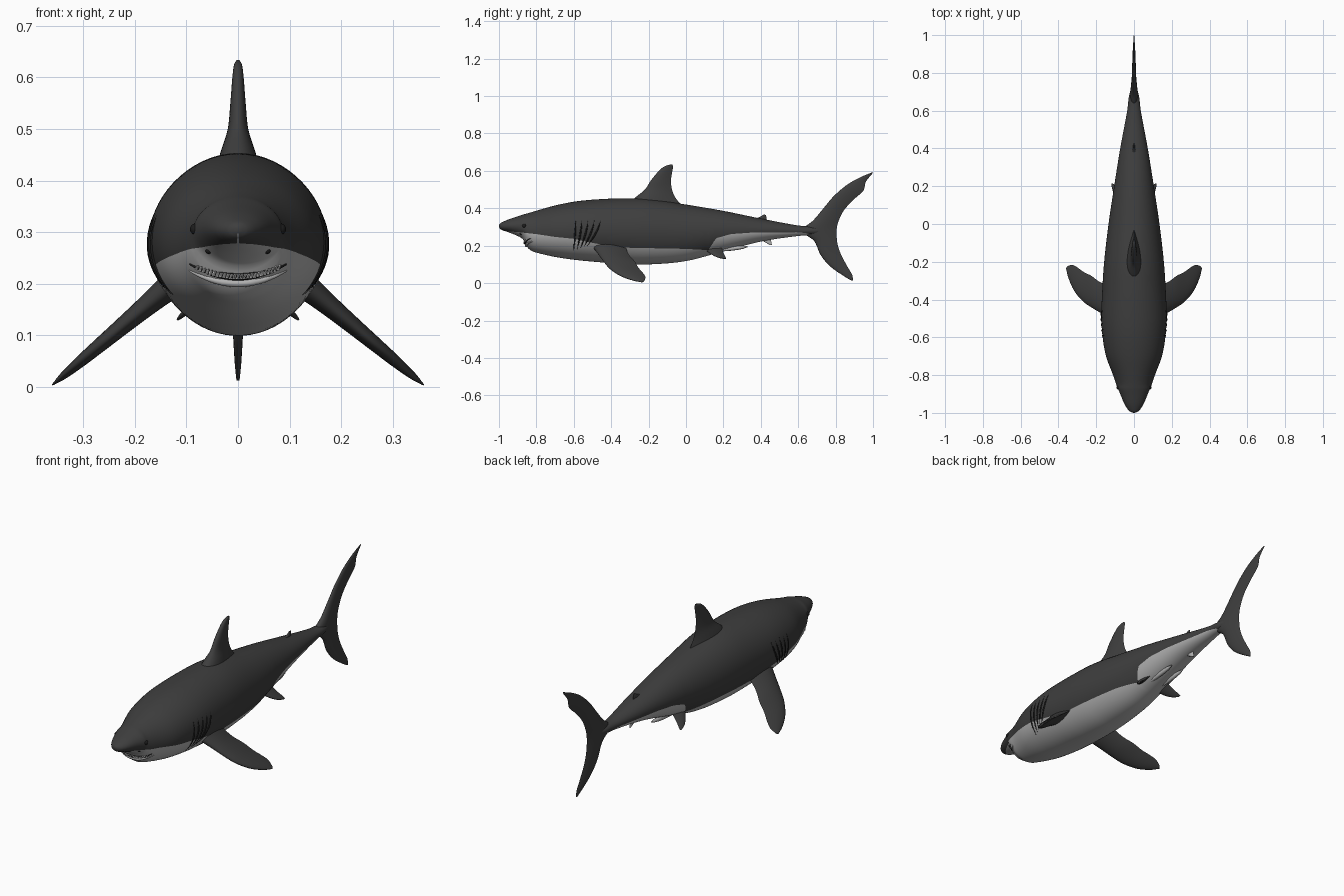
import bpy, bmesh
from math import sin, cos, pi, acos, sqrt
from mathutils import Vector

if "Cube" in bpy.data.objects:
    bpy.data.objects.remove(bpy.data.objects["Cube"], do_unlink=True)


def material(name, value):
    m = bpy.data.materials.new(name)
    m.use_nodes = True
    color = (value, value, value, 1)
    m.diffuse_color = color
    bsdf = m.node_tree.nodes["Principled BSDF"]
    bsdf.inputs["Base Color"].default_value = color
    bsdf.inputs["Roughness"].default_value = 0.6
    return m


SKIN = material("dark grey skin", 0.048)
BELLY = material("pale belly", 0.45)
BLACK = material("near black", 0.012)
TOOTH = material("tooth white", 0.7)


def finish(bm, name, *mats, angle=1.0):
    bmesh.ops.recalc_face_normals(bm, faces=bm.faces)
    mesh = bpy.data.meshes.new(name)
    bm.to_mesh(mesh)
    bm.free()
    for m in mats:
        mesh.materials.append(m)
    for p in mesh.polygons:
        p.use_smooth = True
    mesh.set_sharp_from_angle(angle=angle)
    obj = bpy.data.objects.new(name, mesh)
    bpy.context.collection.objects.link(obj)
    return obj


def sample(rows, x, smooth=True):
    """Interpolate table rows whose first entry is the key."""
    x = min(max(x, rows[0][0]), rows[-1][0])
    i = next(k for k in range(len(rows) - 1) if x <= rows[k + 1][0])
    a, b = rows[i], rows[i + 1]
    p, q = rows[max(i - 1, 0)], rows[min(i + 2, len(rows) - 1)]
    d = b[0] - a[0]
    t = (x - a[0]) / d
    out = []
    for k in range(1, len(a)):
        if not smooth:
            out.append(a[k] + (b[k] - a[k]) * t)
            continue
        m0 = (b[k] - p[k]) / (b[0] - p[0]) * d
        m1 = (q[k] - a[k]) / (q[0] - a[0]) * d
        out.append((2*t**3 - 3*t*t + 1) * a[k] + (t**3 - 2*t*t + t) * m0
                   + (3*t*t - 2*t**3) * b[k] + (t**3 - t*t) * m1)
    return out


def loft(rings, bm):
    """Skin closed rings of points and cap both ends."""
    vs = [[bm.verts.new(p) for p in r] for r in rings]
    n = len(vs[0])
    faces = []
    for a, b in zip(vs, vs[1:]):
        for j in range(n):
            k = (j + 1) % n
            faces.append((j, bm.faces.new((a[j], a[k], b[k], b[j]))))
    bm.faces.new(vs[0])
    bm.faces.new(vs[-1])
    return faces


# Body outline: y, top, bottom, half width
BODY = [(-1, .31, .30, .004), (-.995, .318, .291, .018), (-.98, .327, .282, .034),
        (-.95, .34, .272, .052), (-.9, .357, .252, .073), (-.87, .367, .232, .086),
        (-.855, .371, .2, .092), (-.83, .378, .175, .101), (-.8, .387, .163, .111),
        (-.7, .415, .14, .148), (-.6, .435, .125, .166), (-.5, .446, .115, .173),
        (-.35, .453, .103, .168), (-.2, .45, .1, .158), (0, .42, .118, .135),
        (.2, .386, .17, .105), (.4, .345, .222, .073), (.6, .308, .252, .036),
        (.68, .302, .258, .026), (.75, .29, .27, .006)]
# Height of the line between dark back and pale belly
LINE = [(-1, .28), (-.95, .277), (-.9, .273), (-.8, .262), (-.7, .247), (-.6, .237),
        (-.5, .215), (-.35, .19), (0, .183), (.09, .178), (.12, .176), (.16, .24),
        (.24, .262), (.35, .27), (.6, .272), (.65, .266), (.68, .255)]


def surface_x(y, z):
    top, bot, w = sample(BODY, y)
    u = (2 * z - top - bot) / (top - bot)
    return w * sqrt(max(0, 1 - u * u))


def front_y(x, z):
    """First station, from the nose, where the body reaches (x, z)."""
    y = -1
    while y < -.5 and surface_x(y, z) <= abs(x):
        y += .002
    return y


# Body: each ring has a vertex exactly on the colour line
UP, DOWN = 20, 14
rings = []
for i in range(151):
    y = -1 + 1.75 * (i / 150) ** 1.4
    top, bot, w = sample(BODY, y)
    u = (2 * sample(LINE, y, False)[0] - top - bot) / (top - bot)
    edge = min(max(acos(min(max(u, -1), 1)), .3), pi * .98)
    half = [edge * j / UP for j in range(UP)]
    half += [edge + (pi - edge) * j / DOWN for j in range(DOWN + 1)]
    angles = half + [-a for a in half[-2:0:-1]]
    mid, h = (top + bot) / 2, (top - bot) / 2
    rings.append([(w * sin(a), y, mid + h * cos(a)) for a in angles])
bm = bmesh.new()
for j, f in loft(rings, bm):
    f.material_index = int(UP <= j < UP + 2 * DOWN)
finish(bm, "body", SKIN, BELLY, angle=2)


def fin(name, rows, place, normal, mat=SKIN):
    """Rows: leading edge pair, trailing edge pair, half thickness."""
    keyed = [(i,) + r for i, r in enumerate(rows)]
    rings = []
    for s in range(6 * (len(rows) - 1) + 1):
        a, b, c, d, th = sample(keyed, s / 6)
        lead, trail = place(a, b), place(c, d)
        ring = []
        for k in range(24):
            f = 2 * pi * k / 24
            u = (1 - cos(f)) / 2
            t = 2.6 * sqrt(u) * (1 - u) * th * (1 if f < pi else -1)
            ring.append(lead.lerp(trail, u) + normal * t)
        rings.append(ring)
    bm = bmesh.new()
    loft(rings, bm)
    return finish(bm, name, mat)


def upright(y, z):
    return Vector((0, y, z))


X = Vector((1, 0, 0))
fin("dorsal_fin", [(-.34, .40, -.01, .40, .05), (-.275, .455, -.055, .455, .034),
                   (-.22, .5, -.075, .5, .02), (-.187, .55, -.08, .55, .015),
                   (-.145, .6, -.073, .6, .011), (-.115, .624, -.069, .622, .008),
                   (-.085, .634, -.072, .633, .003)], upright, X)
fin("second_dorsal_fin", [(.34, .34, .43, .33, .008), (.39, .352, .43, .345, .006),
                          (.415, .366, .428, .365, .002)], upright, X)
fin("anal_fin", [(.39, .24, .45, .25, .008), (.42, .22, .455, .225, .006),
                 (.45, .203, .46, .204, .002)], upright, X, BELLY)
fin("tail_fin", [(.885, .013, .893, .014, .003), (.84, .04, .888, .045, .006),
                 (.77, .09, .865, .085, .009), (.72, .15, .83, .15, .012),
                 (.685, .225, .81, .21, .015), (.62, .28, .805, .28, .02),
                 (.68, .335, .815, .33, .016), (.735, .4, .845, .39, .012),
                 (.79, .465, .895, .445, .01), (.86, .525, .948, .494, .008),
                 (.93, .565, .962, .542, .005), (.994, .592, 1, .59, .002)], upright, X)


def tube(name, points, radii, mat):
    """Tapered tube along a path."""
    pts = [Vector(p) for p in points]
    rings = []
    for i, p in enumerate(pts):
        d = (pts[min(i + 1, len(pts) - 1)] - pts[max(i - 1, 0)]).normalized()
        side = d.orthogonal().normalized() if i == 0 else (side - d * side.dot(d)).normalized()
        up = d.cross(side)
        r = radii(i / (len(pts) - 1))
        rings.append([p + (side * cos(a) + up * sin(a)) * r
                      for a in (2 * pi * k / 8 for k in range(8))])
    bm = bmesh.new()
    loft(rings, bm)
    return finish(bm, name, mat)


def ball(name, at, r, mat):
    bm = bmesh.new()
    bmesh.ops.create_uvsphere(bm, u_segments=16, v_segments=10, radius=r)
    bmesh.ops.translate(bm, verts=bm.verts, vec=at)
    return finish(bm, name, mat)


# Paired parts
for side, s in (("left", 1), ("right", -1)):
    fin(side + "_pectoral_fin",
        [(.1, -.52, .1, -.33, .03), (.17, -.475, .175, -.31, .021),
         (.22, -.445, .225, -.275, .017), (.27, -.41, .265, -.255, .014),
         (.315, -.355, .3, -.23, .011), (.345, -.29, .325, -.217, .007),
         (.36, -.235, .35, -.222, .002)],
        lambda x, y: Vector((s * x, y, .176 - .84 * (x - .155))), Vector((.64 * s, 0, .77)))
    fin(side + "_pelvic_fin",
        [(.05, .09, .05, .19, .012), (.085, .125, .085, .2, .008),
         (.108, .165, .108, .212, .005), (.118, .2, .118, .214, .002)],
        lambda x, y: Vector((s * x, y, .185 - .95 * (x - .06))), Vector((.69 * s, 0, .72)))
    tube(side + "_clasper", [(s * .035, .13 + .2 * t / 8, .17 + .025 * t / 8) for t in range(9)],
         lambda t: .003 + .008 * sin(pi * (1 - t) ** .7), BELLY)
    ball(side + "_eye", (s * (surface_x(-.865, .306) - .005), -.865, .306), .011, BLACK)
    ball(side + "_nostril", (s * .057, front_y(.057, .264) + .003, .264), .006, BLACK)
    # Gill slits follow the flank and lean forward at the bottom
    for g in range(5):
        path = []
        for k in range(13):
            t = k / 12
            y = -.59 + .033 * g - (.01 + .015 * g) * t ** 1.5
            z = .335 - (.16 - .006 * g) * t
            path.append((s * (surface_x(y, z) - .001), y, z))
        tube(f"{side}_gill_{g + 1}", path, lambda t: .001 + .004 * sin(pi * t), BLACK)


# Mouth: dark gap, pale lower lip and two rows of teeth
def mouth_point(t, drop=0.0):
    x = .093 * t
    z = .214 + .024 * t * t - drop
    return Vector((x, front_y(x, z), z))


steps = [k / 16 - 1 for k in range(33)]
tube("mouth_gap", [mouth_point(t) for t in steps], lambda t: .002 + .006 * sin(pi * t), BLACK)
tube("lower_lip", [mouth_point(t, .013) for t in steps], lambda t: .002 + .006 * sin(pi * t), BELLY)
bm = bmesh.new()
for k in range(25):
    t = (k - 12) / 14
    for flip in (1, -1):
        p = mouth_point(t + flip * .015) + Vector((0, -.007, .005 * flip))
        ring = [bm.verts.new(p + Vector((.003 * cos(a), .002 * sin(a), 0)))
                for a in (0, pi / 2, pi, 3 * pi / 2)]
        tip = bm.verts.new(p + Vector((0, 0, -.009 * flip)))
        bm.faces.new(ring)
        for j in range(4):
            bm.faces.new((ring[j], ring[(j + 1) % 4], tip))
finish(bm, "teeth", TOOTH, angle=.5)
